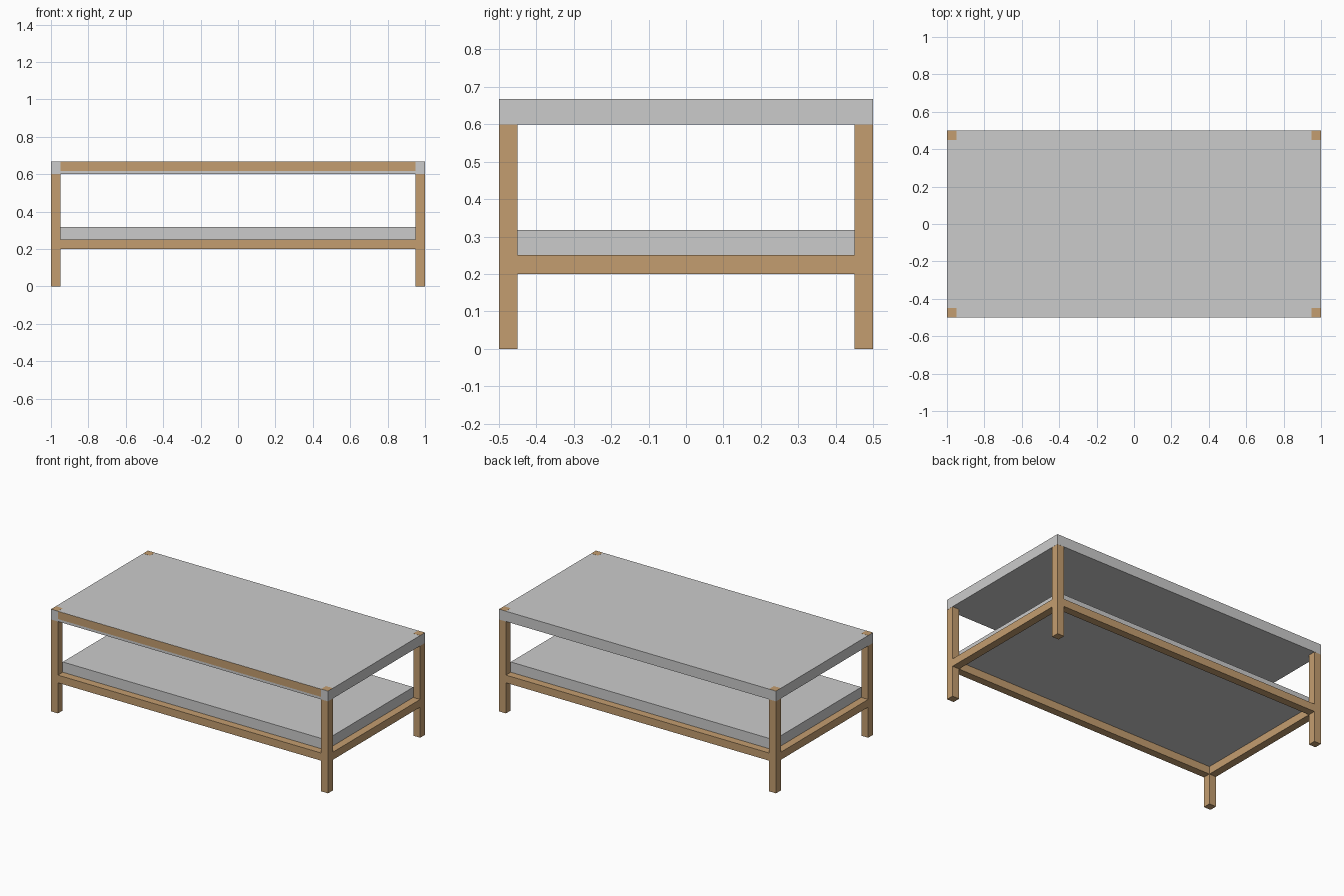
import bpy

if "Cube" in bpy.data.objects:
    bpy.data.objects.remove(bpy.data.objects["Cube"])

wood = bpy.data.materials.new("light_wood")
wood.diffuse_color = (0.55, 0.34, 0.16, 1)
wood.use_nodes = True
wood.node_tree.nodes["Principled BSDF"].inputs["Base Color"].default_value = wood.diffuse_color

W, D, T = 1.0, 0.5, 0.05      # half width, half depth, timber thickness
TOP, PANEL = 0.667, 0.067     # table height, panel thickness
EPS = 0.0005                  # keeps flush faces from overlapping


def box(name, lo, hi, mat=None):
    bpy.ops.mesh.primitive_cube_add(size=1, location=[(a + b) / 2 for a, b in zip(lo, hi)])
    ob = bpy.context.object
    ob.name = name
    ob.scale = [b - a for a, b in zip(lo, hi)]
    bpy.ops.object.transform_apply(location=False, rotation=False, scale=True)
    if mat:
        ob.data.materials.append(mat)
    return ob


def rails(prefix, z, inset=0.0, front=0.0):
    # Four rails spanning between the legs
    w, d = W - inset, D - inset
    x, y = W - T, D - T
    box(prefix + "_front_rail", (-x, -D - front, z), (x, -y, z + T), wood)
    box(prefix + "_back_rail", (-x, y, z), (x, d, z + T), wood)
    box(prefix + "_left_rail", (-w, -y, z), (-x, y, z + T), wood)
    box(prefix + "_right_rail", (x, -y, z), (w, y, z + T), wood)


# Corner legs, ends showing flush in the table top
for side, sx in (("left", -1), ("right", 1)):
    for end, sy in (("front", -1), ("back", 1)):
        xs = sorted((sx * (W - T), sx * (W - EPS)))
        ys = sorted((sy * (D - T), sy * (D - EPS)))
        box(f"{end}_{side}_leg", (xs[0], ys[0], 0), (xs[1], ys[1], TOP + EPS), wood)

# Shelf frame and the top frame set into the edge of the table top
rails("shelf", 0.2)
rails("top", TOP - T - EPS, inset=EPS, front=EPS)

# Table top and lower shelf panels
box("table_top", (-W, -D, TOP - PANEL), (W, D, TOP))
box("shelf_panel", (-W + T, -D + T, 0.25), (W - T, D - T, 0.25 + PANEL))
